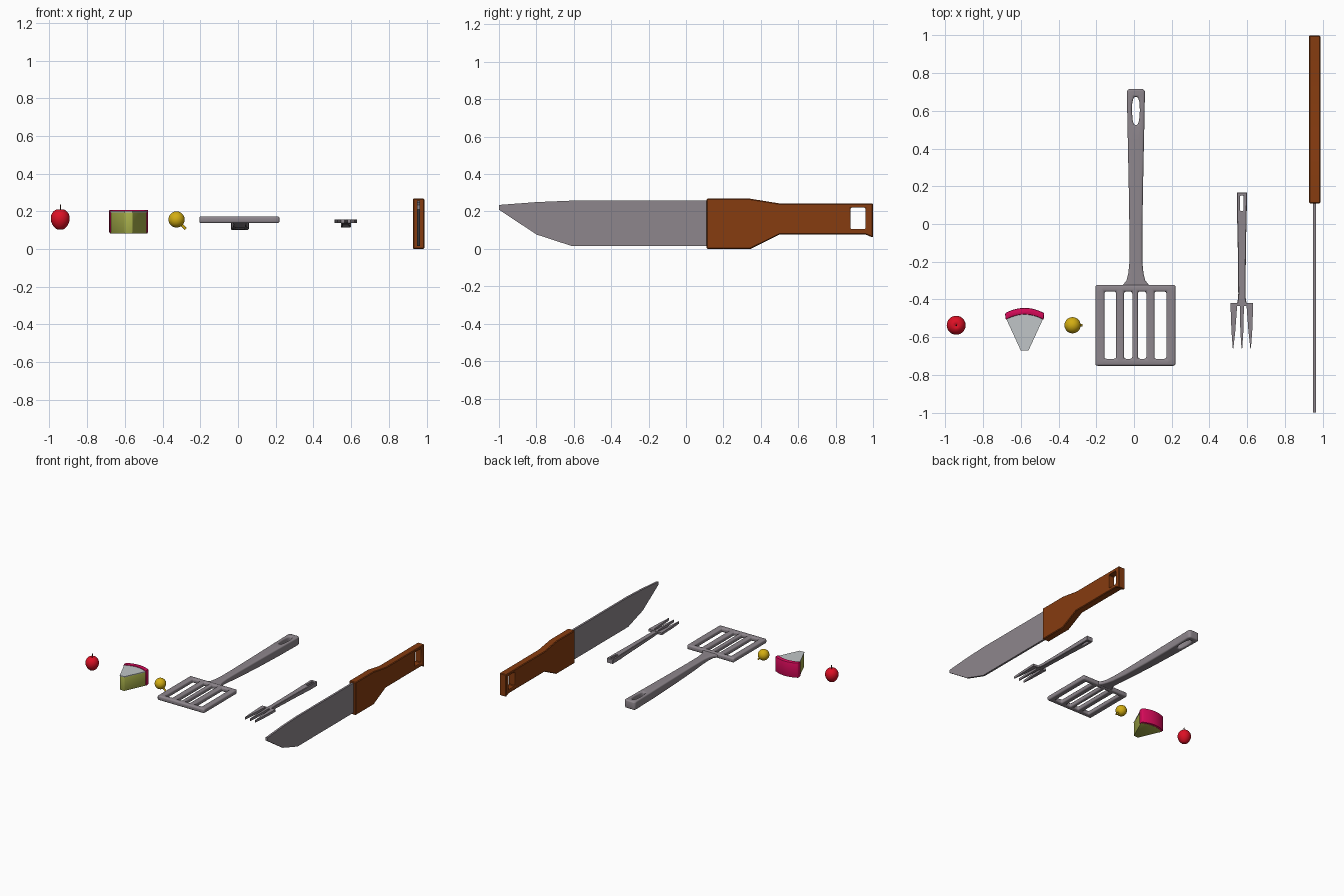
import bpy, bmesh, math
from mathutils import Vector

if "Cube" in bpy.data.objects:
    bpy.data.objects.remove(bpy.data.objects["Cube"])


def material(name, rgb):
    m = bpy.data.materials.new(name)
    m.diffuse_color = (*rgb, 1)
    m.use_nodes = True
    m.node_tree.nodes["Principled BSDF"].inputs["Base Color"].default_value = m.diffuse_color
    return m


steel = material("steel", (0.27, 0.24, 0.265))
wood = material("brown wood", (0.24, 0.045, 0.005))
red = material("apple red", (0.72, 0.005, 0.018))
stem_brown = material("stem brown", (0.05, 0.02, 0.01))
gold = material("golden yellow", (0.65, 0.42, 0.006))
sponge = material("yellow green sponge", (0.39, 0.43, 0.07))
cream = material("white cream", (0.53, 0.56, 0.57))
icing = material("pink icing", (0.67, 0.003, 0.10))


def finish(name, bm, mat, bevel=0.0, segments=2, smooth=35):
    bmesh.ops.recalc_face_normals(bm, faces=bm.faces)
    if bevel:
        edges = [e for e in bm.edges if e.is_manifold and e.calc_face_angle() > 0.6]
        bmesh.ops.bevel(bm, geom=edges, offset=bevel, segments=segments,
                        profile=0.5, affect='EDGES', clamp_overlap=True)
    me = bpy.data.meshes.new(name)
    bm.to_mesh(me)
    bm.free()
    ob = bpy.data.objects.new(name, me)
    bpy.context.collection.objects.link(ob)
    me.materials.append(mat)
    bpy.ops.object.select_all(action='DESELECT')
    ob.select_set(True)
    bpy.context.view_layer.objects.active = ob
    bpy.ops.object.shade_smooth_by_angle(angle=math.radians(smooth))
    return ob


def place(u, v, w, side):
    return (w, v, u) if side else (u, v, w)


def slab(name, rows, holes, mat, bevel=0.0, segments=2, side=False):
    """Thick sheet from rows (v, [u...], low, high); cells in holes stay open."""
    bm = bmesh.new()
    lo = [[bm.verts.new(place(u, v, a, side)) for u in us] for v, us, a, b in rows]
    hi = [[bm.verts.new(place(u, v, b, side)) for u in us] for v, us, a, b in rows]
    nr, nc = len(rows) - 1, len(rows[0][1]) - 1

    def solid(i, j):
        return 0 <= i < nr and 0 <= j < nc and (i, j) not in holes

    for i in range(nr):
        for j in range(nc):
            if not solid(i, j):
                continue
            ring = [(i, j), (i, j + 1), (i + 1, j + 1), (i + 1, j)]
            bm.faces.new([hi[r][c] for r, c in ring])
            bm.faces.new([lo[r][c] for r, c in reversed(ring)])
            beside = [(i - 1, j), (i, j + 1), (i + 1, j), (i, j - 1)]
            for k, cell in enumerate(beside):
                if not solid(*cell):
                    (r, c), (s, d) = ring[k], ring[(k + 1) % 4]
                    bm.faces.new([lo[r][c], lo[s][d], hi[s][d], hi[r][c]])
    bmesh.ops.delete(bm, geom=[v for v in bm.verts if not v.link_faces], context='VERTS')
    return finish(name, bm, mat, bevel, segments)


def prism(name, pts, low, high, mat, bevel=0.0, side=False):
    bm = bmesh.new()
    a = [bm.verts.new(place(u, v, low, side)) for u, v in pts]
    b = [bm.verts.new(place(u, v, high, side)) for u, v in pts]
    bm.faces.new(a)
    bm.faces.new(b)
    for k in range(len(pts)):
        n = (k + 1) % len(pts)
        bm.faces.new([a[k], a[n], b[n], b[k]])
    return finish(name, bm, mat, bevel)


def rod(name, p, q, r, mat):
    p, q = Vector(p), Vector(q)
    bm = bmesh.new()
    bmesh.ops.create_cone(bm, cap_ends=True, segments=12, radius1=r, radius2=r,
                          depth=(q - p).length)
    turn = (q - p).to_track_quat('Z', 'Y')
    for v in bm.verts:
        v.co = turn @ v.co + (p + q) / 2
    return finish(name, bm, mat)


# Knife blade and handle, standing on edge
prism("knife_blade", [(.235, -1), (.25, -.8), (.258, -.61), (.258, .13), (.015, .13),
                      (.015, -.61), (.077, -.8), (.21, -1)], .95, .966, steel, side=True)
knife = [(.11, 0, .268), (.345, 0, .268), (.5, .077, .243), (.88, .077, .243),
         (.96, .077, .243), (1, .06, .243)]
slab("knife_handle", [(y, [a, .105, .22, b], .928, .988) for y, a, b in knife],
     {(3, 1)}, wood, bevel=.005, segments=1, side=True)

# Spatula head with four slots
xs = [-.205, -.157, -.095, -.053, -.009, .021, .065, .108, .172, .22]
slab("spatula_head", [(y, xs, .137, .174) for y in (-.752, -.715, -.358, -.323)],
     {(1, j) for j in (1, 3, 5, 7)}, steel, bevel=.011, segments=3)

# Spatula handle: flared neck, widening grip, oval hanging hole
grip = [(-.345, .085, .14), (-.325, .07, .14), (-.30, .05, .14), (-.26, .04, .135),
        (-.2, .034, .128), (-.05, .034, .115), (.2, .038, .105), (.45, .043, .10),
        (.525, .045, .10), (.55, .045, .10), (.60, .046, .10), (.645, .047, .10),
        (.675, .048, .10), (.69, .048, .10), (.705, .047, .10), (.717, .038, .102)]
hole = {.525: .010, .55: .017, .60: .021, .645: .019, .675: .010}
rows = []
for y, w, low in grip:
    h = hole.get(y, .011)
    rows.append((y, [.01 - w, .01 - h, .01 + h, .01 + w], low, .168))
slab("spatula_handle", rows, {(i, 1) for i in range(8, 12)}, steel, bevel=.010, segments=3)

# Fork head with three pointed tines
tines = [(-.66, [.524, .527, .570, .574, .617, .620]),
         (-.57, [.517, .537, .564, .580, .607, .627]),
         (-.435, [.512, .547, .561, .583, .597, .632]),
         (-.418, [.512, .547, .561, .583, .597, .632])]
slab("fork_head", [(y, u, .137, .156) for y, u in tines],
     {(i, j) for i in (0, 1) for j in (1, 3)}, steel)

# Fork handle with a slot
stalk = [(-.43, .027, .137), (-.40, .021, .132), (-.37, .019, .127), (-.1, .022, .12),
         (.07, .026, .115), (.15, .027, .115), (.168, .027, .115)]
slab("fork_handle", [(y, [.572 - w, .562, .582, .572 + w], low, .153)
                     for y, w, low in stalk], {(4, 1)}, steel, bevel=.003, segments=1)


# Cake slice: sponge wedge, cream top, icing round the back
def arc(half, y, n=12):
    ts = [1 - 2 * k / n for k in range(n + 1)]
    return [(-.58 + half * t, y - .028 * t * t) for t in ts]


tip = [(-.601, -.67), (-.559, -.67)]
prism("cake_sponge", tip + arc(.101, -.462), .083, .196, sponge, bevel=.003)
prism("cake_cream", tip + arc(.100, -.470), .194, .201, cream)
prism("cake_icing", arc(.104, -.445) + arc(.101, -.480)[::-1], .085, .208, icing, bevel=.006)

# Apple: wide shoulders, narrow base, dimpled top
bm = bmesh.new()
bmesh.ops.create_uvsphere(bm, u_segments=32, v_segments=20, radius=1)
for v in bm.verts:
    x, y, z = v.co
    r = math.hypot(x, y)
    taper = 1 + .10 * z - .05 * (z < 0) * z * z
    dimple = .18 * max(0, 1 - r / .45) ** 2 * (1 if z > 0 else -.6)
    v.co = (-.943 + .050 * x * taper, -.537 + .050 * y * taper, .157 + .057 * (z - dimple))
finish("apple", bm, red, smooth=60)
rod("apple_stem", (-.943, -.537, .195), (-.941, -.537, .236), .003, stem_brown)

# Golden berry with slanted stem
bm = bmesh.new()
bmesh.ops.create_uvsphere(bm, u_segments=32, v_segments=18, radius=.043)
bmesh.ops.translate(bm, verts=bm.verts, vec=(-.326, -.537, .157))
finish("berry", bm, gold, smooth=60)
rod("berry_stem", (-.32, -.537, .15), (-.277, -.537, .106), .007, gold)
